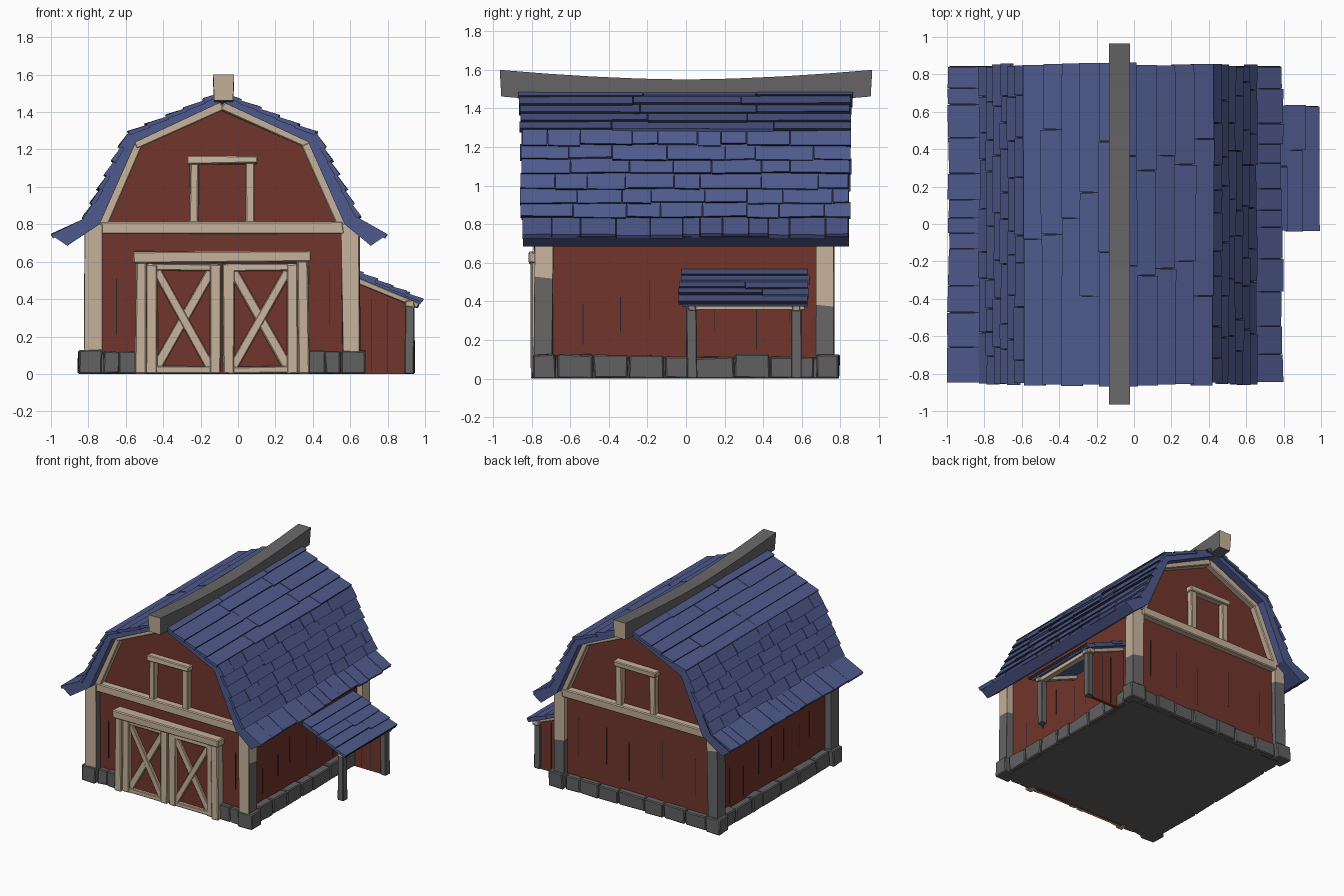
import bpy, bmesh, random
from mathutils import Vector as V

if "Cube" in bpy.data.objects:
    bpy.data.objects.remove(bpy.data.objects["Cube"])

random.seed(4)
CX = -0.085  # barn centre line in x


def mat(name, c):
    m = bpy.data.materials.new(name)
    m.diffuse_color = (*c, 1)
    m.use_nodes = True
    m.node_tree.nodes["Principled BSDF"].inputs["Base Color"].default_value = m.diffuse_color
    return m


RED = mat("barn red", (0.165, 0.035, 0.025))
BEIGE = mat("pale timber", (0.57, 0.45, 0.33))
GREY = mat("weathered grey", (0.138, 0.133, 0.136))
STONE = mat("stone grey", (0.122, 0.118, 0.122))
BLUE = mat("roof blue", (0.078, 0.102, 0.265))
DARK = mat("dark gap", (0.016, 0.017, 0.028))


def finish(name, bm, mats, rule=None, bevel=0):
    bmesh.ops.recalc_face_normals(bm, faces=bm.faces)
    bm.normal_update()
    if rule:
        for f in bm.faces:
            f.material_index = rule(f)
    me = bpy.data.meshes.new(name)
    bm.to_mesh(me)
    bm.free()
    for m in mats:
        me.materials.append(m)
    ob = bpy.data.objects.new(name, me)
    bpy.context.collection.objects.link(ob)
    if bevel:
        b = ob.modifiers.new("worn edges", 'BEVEL')
        b.width, b.segments, b.limit_method = bevel, 1, 'ANGLE'
    return ob


def hexa(bm, pts):
    """Six-sided block from two rings of four points."""
    v = [bm.verts.new(p) for p in pts]
    ids = [(0, 1, 2, 3), (7, 6, 5, 4)]
    ids += [(i, i + 4, (i + 1) % 4 + 4, (i + 1) % 4) for i in range(4)]
    return [bm.faces.new([v[i] for i in f]) for f in ids]


def beam(bm, p, q, w, d, j=0.005):
    """Hewn timber from p to q: width w, depth d (depth runs along y where possible)."""
    p, q = V(p), V(q)
    a = (q - p).normalized()
    u = V((0, 1, 0)) if abs(a.y) < 0.9 else V((1, 0, 0))
    v = a.cross(u)
    pts = []
    for c in (p, q):
        for su, sv in ((1, 1), (-1, 1), (-1, -1), (1, -1)):
            o = c + u * d / 2 * su + v * w / 2 * sv
            o += V([random.uniform(-j, j) for _ in range(3)])
            o.z = max(o.z, 0)
            pts.append(o)
    hexa(bm, pts)


def block(bm, x0, x1, y0, y1, z0, z1, j=0):
    beam(bm, ((x0 + x1) / 2, (y0 + y1) / 2, z0), ((x0 + x1) / 2, (y0 + y1) / 2, z1),
         abs(x1 - x0), abs(y1 - y0), j)


def prism(bm, prof, y0, y1):
    a, b = [[bm.verts.new((x, y, z)) for x, z in prof] for y in (y0, y1)]
    n = len(prof)
    bm.faces.new(a)
    bm.faces.new(b[::-1])
    for i in range(n):
        bm.faces.new((a[i], b[i], b[(i + 1) % n], a[(i + 1) % n]))


def shingles(bm, p, q, y0, y1, rows, wmin, wmax, lift=0.02, dark=True):
    """Overlapping rows of boards down the slope p -> q, each given as (x, z)."""
    p, q = V((p[0], 0, p[1])), V((q[0], 0, q[1]))
    d = (q - p).normalized()
    n = d.cross(V((0, 1, 0)))
    n = n if n.z > 0 else -n
    for i in range(rows):
        a, b = p.lerp(q, i / rows) - d * 0.008, p.lerp(q, (i + 1) / rows)
        e0, e1 = y0 + random.uniform(-.012, .006), y1 + random.uniform(-.006, .012)
        y = e0
        while y < e1 - 0.01:
            w = random.uniform(wmin, wmax)
            ye = e1 if y + w > e1 - wmin * .6 else y + w
            h = lift * random.uniform(0.75, 1.1)
            s = d * random.uniform(-.008, .008)
            t = s + d * random.uniform(-.006, .006)
            Y0, Y1 = V((0, y, 0)), V((0, ye - 0.004, 0))
            f = hexa(bm, [a + n * .004 + Y0, a + n * .004 + Y1, a - n * .015 + Y1, a - n * .015 + Y0,
                          b + n * h + s + Y0, b + n * h + t + Y1, b - n * .008 + t + Y1, b - n * .008 + s + Y0])
            if dark and random.random() < .75:
                f[1].material_index = 1
            y = ye


# Walls: one gambrel-shaped prism
half = [(0.68, 0.02), (0.68, 0.79), (0.472, 1.245), (0, 1.46)]
bm = bmesh.new()
prism(bm, [(CX + x, z) for x, z in half] + [(CX - x, z) for x, z in half[-2::-1]], -0.73, 0.73)
finish("walls", bm, [RED])

# Short dark seams between wall planks
bm = bmesh.new()
for s in (1, -1):
    for k in range(-3, 4):
        z = random.uniform(.14, .3)
        x, y = CX + s * .68, k * .17 + random.uniform(-.03, .03)
        block(bm, x - .003, x + .003, y - .002, y + .002, z, z + random.uniform(.15, .3))
    for x in (-.6, -.3, 0, .2, .45) if s > 0 else (-.65, .49):
        z = random.uniform(.2, .3)
        block(bm, x - .002, x + .002, s * .727, s * .733, z, z + .3)
finish("wall_seams", bm, [DARK])

# Stone base: core slab, corner blocks and rows of stones
bm = bmesh.new()
block(bm, CX - .715, CX + .715, -.735, .735, 0, .11)
for sx in (1, -1):
    for sy in (1, -1):
        block(bm, CX + sx * .64, CX + sx * .768, sy * .675, sy * .795, 0, .125, .006)
    y = -.67
    while y < .66:
        e = min(y + random.uniform(.12, .24), .67)
        block(bm, CX + sx * .67, CX + sx * .74, y, e - .006, 0, .12 + random.uniform(-.012, .006), .006)
        y = e
    for x0, x1 in ((.455, .55), (.55, .635)):
        block(bm, CX + sx * x0, CX + sx * x1, -.775, -.7, 0, .12, .006)
x = CX - .63
while x < CX + .62:
    e = min(x + random.uniform(.14, .24), CX + .63)
    block(bm, x, e - .006, .7, .772, 0, .12 + random.uniform(-.012, .004), .006)
    x = e
finish("stone_base", bm, [STONE], bevel=.007)

# Corner posts: pale in front and near the top, grey elsewhere
bm = bmesh.new()
for sx in (1, -1):
    for y in (-.738, .72):
        beam(bm, (CX + sx * .69, y, .1), (CX + sx * .685, y, .80), .095, .095)
bmesh.ops.bisect_plane(bm, geom=bm.verts[:] + bm.edges[:] + bm.faces[:], dist=1e-5,
                       plane_co=(0, 0, .58), plane_no=(.2, .1, 1))
finish("corner_posts", bm, [BEIGE, GREY],
       lambda f: int(f.normal.y > -.5 and f.calc_center_median().z < .58), .007)

# Gable trim, cross beam and loft window frame on both ends
for s, name in ((-1, "front"), (1, "back")):
    bm = bmesh.new()
    y = s * .745
    for sx in (1, -1):
        beam(bm, (CX + sx * .65, y, .78), (CX + sx * .452, y, 1.235), .055, .07)
        beam(bm, (CX + sx * .468, y, 1.225), (CX, y, 1.435), .05, .07)
    finish(name + "_gable_trim", bm, [BEIGE], bevel=.006)
    bm = bmesh.new()
    beam(bm, (CX - .65, y, .782), (CX + .65, y, .782), .07, .075)
    finish(name + "_cross_beam", bm, [BEIGE], bevel=.007)
    bm = bmesh.new()
    for sx in (1, -1):
        beam(bm, (CX + sx * .15, y, .8), (CX + sx * .15, y, 1.135), .048, .06)
    beam(bm, (CX - .19, y, 1.145), (CX + .19, y, 1.145), .042, .08)
    finish(name + "_loft_window_frame", bm, [BEIGE], bevel=.006)

# Barn doors: panels, outer frame, and crossed braces
bm = bmesh.new()
block(bm, CX - .42, CX + .42, -.75, -.7, 0, .6)
finish("door_panels", bm, [RED])
bm = bmesh.new()
for s in (1, -1):
    beam(bm, (CX + s * .435, -.765, 0), (CX + s * .43, -.765, .61), .06, .075)
beam(bm, (CX - .475, -.77, .625), (CX + .475, -.77, .625), .06, .085)
finish("door_frame", bm, [BEIGE], bevel=.007)
bm = bmesh.new()
for s in (1, -1):
    X = lambda o: CX + s * o
    for o in (.036, .375):
        beam(bm, (X(o), -.76, 0), (X(o), -.76, .585), .06, .04, .004)
    for z in (.02, .57):
        beam(bm, (X(.02), -.758, z), (X(.4), -.758, z), .038, .036, .004)
    beam(bm, (X(.06), -.756, .035), (X(.35), -.756, .55), .05, .03, .004)
    beam(bm, (X(.06), -.755, .55), (X(.35), -.755, .035), .05, .026, .004)
finish("door_braces", bm, [BEIGE], bevel=.005)

# Main roof: gambrel slab with flared eaves, plus shingle rows
slab, skin = bmesh.new(), bmesh.new()
for s, e in ((1, 0), (-1, .033)):
    outer = [(0, 1.50), (.50, 1.283), (.728, .83), (.868 + e, .735)]
    inner = [(.795 + e, .685), (.655, .80), (.46, 1.24), (0, 1.455)]
    prism(slab, [(CX + s * x, z) for x, z in outer + inner], -.845, .845)
    o = [(CX + s * x, z) for x, z in outer]
    shingles(skin, o[0], o[1], -.858, .858, 5, .45, .9, .016)
    shingles(skin, o[1], o[2], -.85, .85, 6, .12, .32, .02)
    shingles(skin, o[2], o[3], -.847, .847, 1, .08, .2, .018, False)
finish("roof_slab", slab, [BLUE, DARK], lambda f: int(f.normal.z > .2))
finish("roof_shingles", skin, [BLUE, DARK])

# Ridge beam: sags in the middle, pale cut ends
bm = bmesh.new()
rings = []
for i in range(9):
    y = -.965 + 1.93 * i / 8
    z = 1.55 + .05 * (abs(y) / .965) ** 1.7
    rings.append([bm.verts.new((CX + .008 + dx, y + (.008 if dz else 0) * (1 if y < 0 else -1), z + dz))
                  for dx, dz in ((-.056, 0), (.056, 0), (.05, -.138), (-.05, -.138))])
for a, b in zip(rings, rings[1:]):
    for i in range(4):
        bm.faces.new((a[i], a[(i + 1) % 4], b[(i + 1) % 4], b[i]))
bm.faces.new(rings[0])
bm.faces.new(rings[-1][::-1])
finish("ridge_beam", bm, [GREY, BEIGE], lambda f: int(abs(f.normal.y) > .8))

# Lean-to shelter on the right: roof, posts, beams, end wall
p, q = (.58, .568), (.985, .392)
bm = bmesh.new()
prism(bm, [p, q, (.975, .374), (.58, .54)], -.02, .63)
finish("shelter_roof_slab", bm, [BLUE, DARK], lambda f: int(f.normal.z > .2))
bm = bmesh.new()
shingles(bm, p, q, -.028, .635, 5, .3, .6, .016)
finish("shelter_roof_shingles", bm, [BLUE, DARK])
bm = bmesh.new()
for y in (.03, .57):
    beam(bm, (.918, y, 0), (.918, y, .375), .05, .055, .004)
finish("shelter_posts", bm, [GREY], bevel=.005)
bm = bmesh.new()
beam(bm, (.92, -.005, .375), (.92, .615, .375), .035, .05, .004)
for y in (.03, .57):
    beam(bm, (.58, y, .525), (.965, y, .365), .03, .04, .003)
finish("shelter_beams", bm, [BEIGE], bevel=.004)
bm = bmesh.new()
prism(bm, [(.58, 0), (.90, 0), (.90, .40), (.58, .54)], .56, .585)
finish("shelter_end_wall", bm, [RED])
bm = bmesh.new()
for x in (.715, .80):
    block(bm, x - .002, x + .002, .557, .588, .01, .4)
finish("shelter_wall_seams", bm, [DARK])
